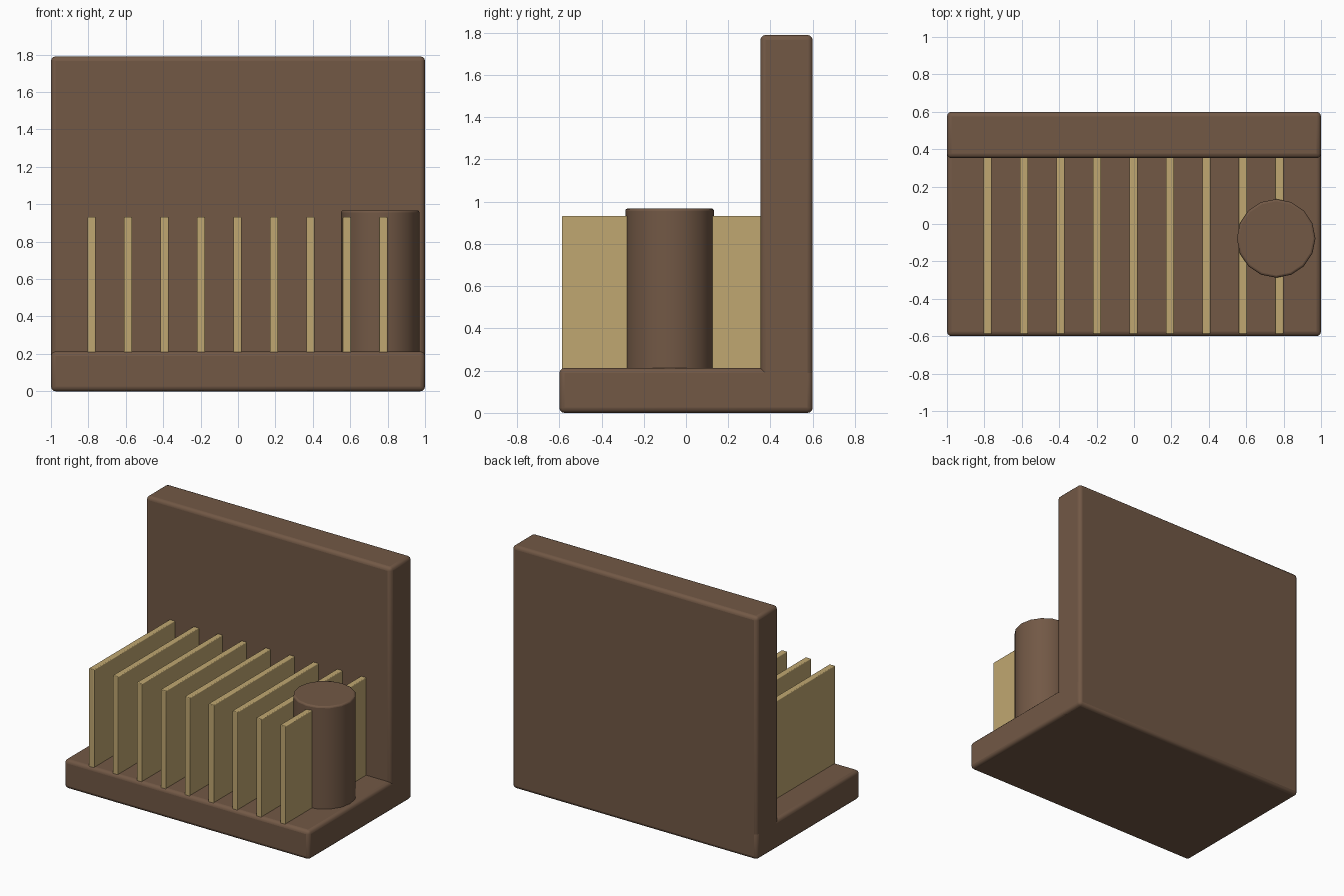
import bpy
import math

if "Cube" in bpy.data.objects:
    bpy.data.objects.remove(bpy.data.objects["Cube"])


def material(name, rgb):
    m = bpy.data.materials.new(name)
    m.diffuse_color = (*rgb, 1)
    m.use_nodes = True
    m.node_tree.nodes["Principled BSDF"].inputs["Base Color"].default_value = m.diffuse_color
    return m


BROWN = material("dark brown", (0.168, 0.098, 0.060))
TAN = material("pale tan", (0.53, 0.39, 0.165))


def finish(ob, name, mat, bevel):
    ob.name = name
    ob.data.materials.append(mat)
    if bevel:
        mod = ob.modifiers.new("rounded edges", 'BEVEL')
        mod.width = bevel
        mod.segments = 3
        mod.limit_method = 'ANGLE'
        mod.angle_limit = math.radians(40)
    bpy.ops.object.shade_smooth_by_angle(angle=math.radians(35))
    return ob


def box(name, lo, hi, mat, bevel=0.0):
    bpy.ops.mesh.primitive_cube_add(size=1, location=[(a + b) / 2 for a, b in zip(lo, hi)])
    ob = bpy.context.object
    ob.scale = [b - a for a, b in zip(lo, hi)]
    bpy.ops.object.transform_apply(location=False, rotation=False, scale=True)
    return finish(ob, name, mat, bevel)


# Base slab and upright back panel
box("base", (-1, -0.6, 0), (1, 0.6, 0.213), BROWN, 0.025)
box("back_panel", (-1, 0.352, 0), (1, 0.6, 1.79), BROWN, 0.025)

# Row of thin upright dividers, set through the base
for i in range(9):
    x = -0.783 + i * 0.195
    box(f"divider_{i + 1}", (x - 0.022, -0.588, 0.001), (x + 0.022, 0.37, 0.932), TAN, 0.005)

# Round post at the right
bpy.ops.mesh.primitive_cylinder_add(vertices=16, radius=0.21, depth=0.82,
                                    location=(0.76, -0.077, 0.558))
finish(bpy.context.object, "post", BROWN, 0.012)
